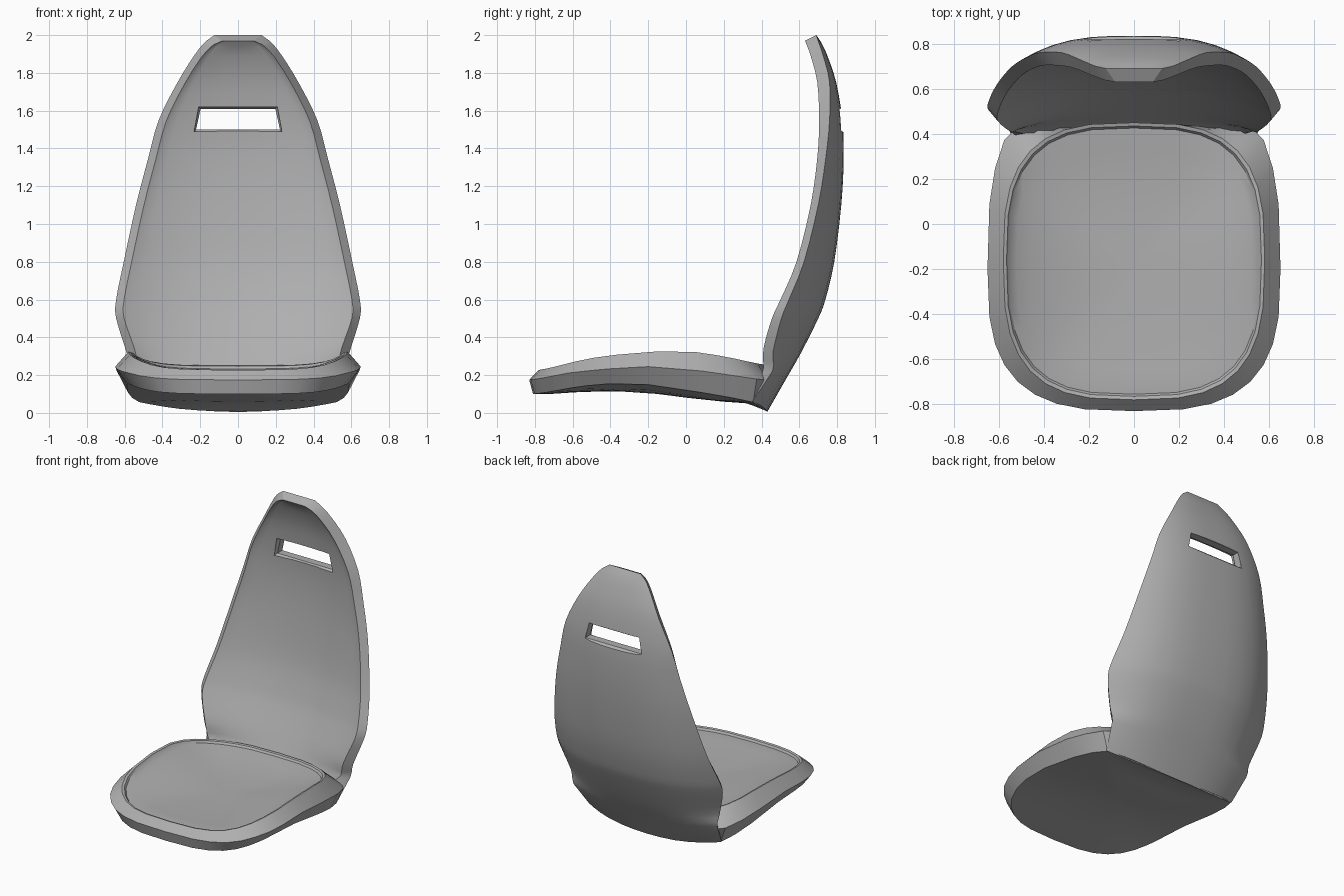
import bpy, bmesh, math

if "Cube" in bpy.data.objects:
    bpy.data.objects.remove(bpy.data.objects["Cube"])

grey = bpy.data.materials.new("dark_grey_plastic")
grey.diffuse_color = (.43, .43, .43, 1)
grey.use_nodes = True
grey.node_tree.nodes["Principled BSDF"].inputs["Base Color"].default_value = grey.diffuse_color


def make_object(name, rings, cap_start, cap_end):
    """Skin closed rings of points into a mesh object."""
    bm = bmesh.new()
    loops = [[bm.verts.new(p) for p in ring] for ring in rings]
    n = len(loops[0])
    for a, b in zip(loops, loops[1:]):
        for i in range(n):
            j = (i + 1) % n
            bm.faces.new((a[i], a[j], b[j], b[i]))
    for loop, cap in ((loops[0], cap_start), (loops[-1], cap_end)):
        if cap == "face":
            bm.faces.new(loop)
        elif cap:
            c = bm.verts.new(cap)
            for i in range(n):
                bm.faces.new((loop[i], loop[(i + 1) % n], c))
    bmesh.ops.remove_doubles(bm, verts=bm.verts, dist=0.0005)
    bmesh.ops.recalc_face_normals(bm, faces=bm.faces)
    mesh = bpy.data.meshes.new(name)
    bm.to_mesh(mesh)
    bm.free()
    mesh.materials.append(grey)
    obj = bpy.data.objects.new(name, mesh)
    bpy.context.collection.objects.link(obj)
    return obj


def smooth(obj):
    bpy.ops.object.select_all(action="DESELECT")
    obj.select_set(True)
    bpy.context.view_layer.objects.active = obj
    bpy.ops.object.shade_smooth_by_angle(angle=math.radians(32))


def catmull(p0, p1, p2, p3, t):
    return [0.5 * (2 * b + (c - a) * t + (2 * a - 5 * b + 4 * c - d) * t * t
                   + (3 * b - a - 3 * c + d) * t ** 3)
            for a, b, c, d in zip(p0, p1, p2, p3)]


def height(table, y):
    """Smooth height of an edge line along y."""
    y = max(table[0][0], min(table[-1][0], y))
    last = len(table) - 1
    i = max(k for k in range(last) if table[k][0] <= y)
    t = (y - table[i][0]) / (table[i + 1][0] - table[i][0])
    pick = [table[max(0, min(last, k))] for k in range(i - 1, i + 3)]
    return catmull(*pick, t)[1]


def outline(a, front, back, cy, clamp=None, n=32):
    """Rounded-square outline, optionally cut off at the rear."""
    pts = []
    for k in range(n):
        ang = 2 * math.pi * k / n
        c, s = math.cos(ang), math.sin(ang)
        x = a * math.copysign(abs(c) ** (2 / 3), c)
        y = cy + (back if s > 0 else front) * math.copysign(abs(s) ** (2 / 3), s)
        if clamp:
            y = min(y, clamp(x))
        pts.append((x, y))
    return pts


# Seat pan: underside, flared edge, rim and dished top
TOP = [(-.8, .225), (-.5, .29), (-.2, .322), (0, .325), (.13, .31), (.46, .25)]
MID = [(-.83, .175), (-.6, .215), (-.2, .245), (.1, .22), (.42, .175)]
LOW = [(-.81, .1), (-.55, .14), (-.38, .155), (-.15, .145), (.1, .105), (.35, .06), (.43, .008)]
CY = -0.16

low = outline(.59, .61, .85, -.2, lambda x: .43 - .08 * (x / .54) ** 2)
mid = outline(.65, .63, .85, -.2, lambda x: .43)
rim = outline(.58, .62, .61, CY)
rings = []
for s in (.3, .6, .85, 1):
    ring = [(x * s, CY + (y - CY) * s) for x, y in low]
    rings.append([(x, y, height(LOW, y) - .045 * (1 - s * s)) for x, y in ring])
rings.append([(x, y, height(MID, y)) for x, y in mid])
for s, drop in ((1, 0), (.975, .004), (.96, .018)):
    rings.append([(x * s, CY + (y - CY) * s, height(TOP, y) - drop) for x, y in rim])
for s in (.9, .8, .65, .45, .25):
    rings.append([(x * s, CY + (y - CY) * s, .2 + (height(TOP, y) - .212) * s ** 2.6)
                  for x, y in rim])
seat = make_object("seat_pan", rings, (0, CY, height(LOW, CY) - .045), (0, CY, .2))
smooth(seat)

# Backrest: half width, front z, outer z, front edge y, outer edge y,
# front centre y, back centre y, back centre z
ROWS = [
    (.53, .20, .062, .40, .352, .44, .43, .005),
    (.568, .24, .22, .41, .458, .46, .53, .18),
    (.59, .34, .32, .41, .46, .51, .61, .32),
    (.645, .50, .50, .455, .505, .59, .70, .50),
    (.645, .60, .60, .50, .545, .63, .738, .60),
    (.605, .80, .80, .585, .625, .69, .785, .80),
    (.54, 1.1, 1.1, .66, .70, .735, .822, 1.1),
    (.475, 1.35, 1.35, .695, .74, .755, .835, 1.35),
    (.42, 1.55, 1.55, .705, .76, .75, .828, 1.55),
    (.32, 1.75, 1.75, .695, .76, .725, .795, 1.75),
    (.23, 1.89, 1.895, .66, .725, .68, .747, 1.895),
    (.17, 1.95, 1.968, .638, .70, .645, .712, 1.968),
    (.125, 1.97, 2.0, .63, .69, .63, .69, 2.0),
]


def section(row):
    w, zf, zo, fe, o, fc, b, zb = row
    lip = .01 if zf < 1.965 else 0
    half = [((w - .06) * t, fc + (fe + lip - fc) * t ** 2.5, zf)
            for t in (0, .25, .5, .75, .9, 1)]
    half += [(w - .042, fe, zf), (w, o, zo)]
    half += [(w * t, b + (o - b) * t ** 3, zb + (zo - zb) * t * t)
             for t in (.95, .87, .75, .6, .4, .2, 0)]
    return half + [(-x, y, z) for x, y, z in half[-2:0:-1]]


rings = []
last = len(ROWS) - 1
for i in range(last):
    pick = [ROWS[max(0, min(last, k))] for k in range(i - 1, i + 3)]
    steps = 1 if i in (0, last - 1) else 3
    rings += [section(catmull(*pick, t / steps)) for t in range(steps)]
rings.append(section(ROWS[-1]))
backrest = make_object("backrest", rings, "face", "face")

# Slot through the upper backrest, with chamfered mouths front and rear
slot = [[(sx * (hw + g), y, z + sz * g) for sx, sz, hw, z in
         ((-1, -1, .222, 1.5), (1, -1, .222, 1.5), (1, 1, .198, 1.61), (-1, 1, .198, 1.61))]
        for y, g in ((.6, .012), (.75, .01), (.764, 0), (.818, 0), (.9, .08))]
cutter = make_object("slot_cutter", slot, "face", "face")
cutter.hide_render = True
mod = backrest.modifiers.new("slot", "BOOLEAN")
mod.operation = "DIFFERENCE"
mod.solver = "EXACT"
mod.object = cutter
bpy.context.view_layer.objects.active = backrest
bpy.ops.object.modifier_apply(modifier=mod.name)
bpy.data.objects.remove(cutter)
smooth(backrest)
